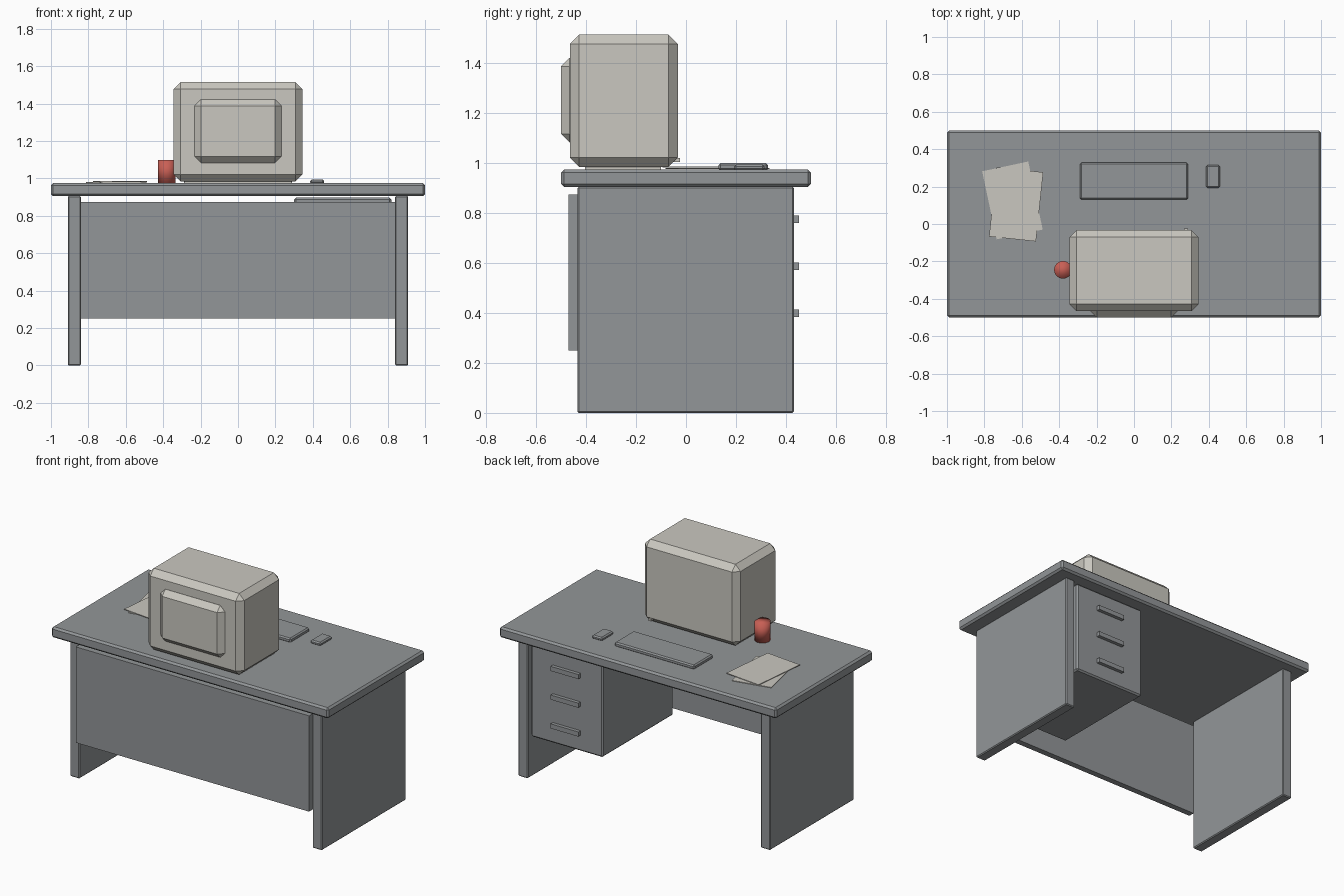
import bpy, math
from mathutils import Matrix

if "Cube" in bpy.data.objects:
    bpy.data.objects.remove(bpy.data.objects["Cube"])


def material(name, rgb):
    m = bpy.data.materials.new(name)
    m.diffuse_color = (*rgb, 1)
    m.use_nodes = True
    m.node_tree.nodes["Principled BSDF"].inputs["Base Color"].default_value = m.diffuse_color
    return m


GREY = material("desk_grey", (0.29, 0.305, 0.315))
BEIGE = material("warm_beige", (0.59, 0.575, 0.525))
RED = material("mug_red", (0.58, 0.115, 0.09))


def box(name, mat, x, y, z, bevel=0.0, turn=0.0):
    """Box spanning the given x, y and z ranges, with optional chamfer and turn about z."""
    bpy.ops.mesh.primitive_cube_add(size=1)
    ob = bpy.context.object
    ob.name = name
    size = [r[1] - r[0] for r in (x, y, z)]
    ob.data.transform(Matrix.Diagonal((*size, 1)))
    ob.location = [(r[0] + r[1]) / 2 for r in (x, y, z)]
    ob.rotation_euler.z = math.radians(turn)
    ob.data.materials.append(mat)
    if bevel:
        mod = ob.modifiers.new("chamfer", "BEVEL")
        mod.width = bevel
        mod.segments = 1
        mod.limit_method = 'NONE'
    return ob


TOP = 0.975  # height of the work surface

# Desk frame
box("desk_top", GREY, (-1, 1), (-0.5, 0.5), (0.905, TOP), 0.012)
for side, x in (("left", (-0.91, -0.84)), ("right", (0.84, 0.91))):
    box(side + "_leg_panel", GREY, x, (-0.435, 0.432), (0, 0.906), 0.006)
box("front_panel", GREY, (-0.842, 0.842), (-0.47, -0.43), (0.25, 0.875))

# Drawer unit with three handles
box("drawer_unit", GREY, (0.30, 0.82), (-0.30, 0.43), (0.28, 0.897), 0.01)
for i, z in enumerate((0.775, 0.588, 0.40)):
    box(f"drawer_handle_{i + 1}", GREY, (0.46, 0.66), (0.425, 0.453), (z - 0.015, z + 0.015))

# Monitor: body, rear bulge, base plate and power button
box("monitor_body", BEIGE, (-0.345, 0.345), (-0.465, -0.033), (0.985, 1.515), 0.037)
box("monitor_rear", BEIGE, (-0.232, 0.232), (-0.5, -0.3), (1.083, 1.422), 0.034)
box("monitor_base", BEIGE, (-0.285, 0.285), (-0.405, -0.10), (TOP - 0.005, 0.99))
box("power_button", BEIGE, (0.268, 0.288), (-0.05, -0.024), (1.005, 1.02))

# Keyboard and mouse
box("keyboard", GREY, (-0.288, 0.288), (0.13, 0.328), (TOP - 0.005, 1.0), 0.008)
box("mouse", GREY, (0.386, 0.46), (0.193, 0.315), (TOP - 0.005, 0.995), 0.008)

# Two loose sheets of paper
for name, cx, cy, z, turn in (("lower_paper", -0.65, 0.126, 0.979, 12),
                              ("upper_paper", -0.63, 0.105, 0.984, -6)):
    box(name, BEIGE, (cx - 0.126, cx + 0.126), (cy - 0.186, cy + 0.186), (z - 0.002, z + 0.002), 0, turn)

# Mug
bpy.ops.mesh.primitive_cylinder_add(vertices=32, radius=0.047, depth=0.125,
                                    location=(-0.38, -0.245, TOP + 0.0625))
mug = bpy.context.object
mug.name = "mug"
mug.data.materials.append(RED)
bpy.ops.object.shade_smooth()
